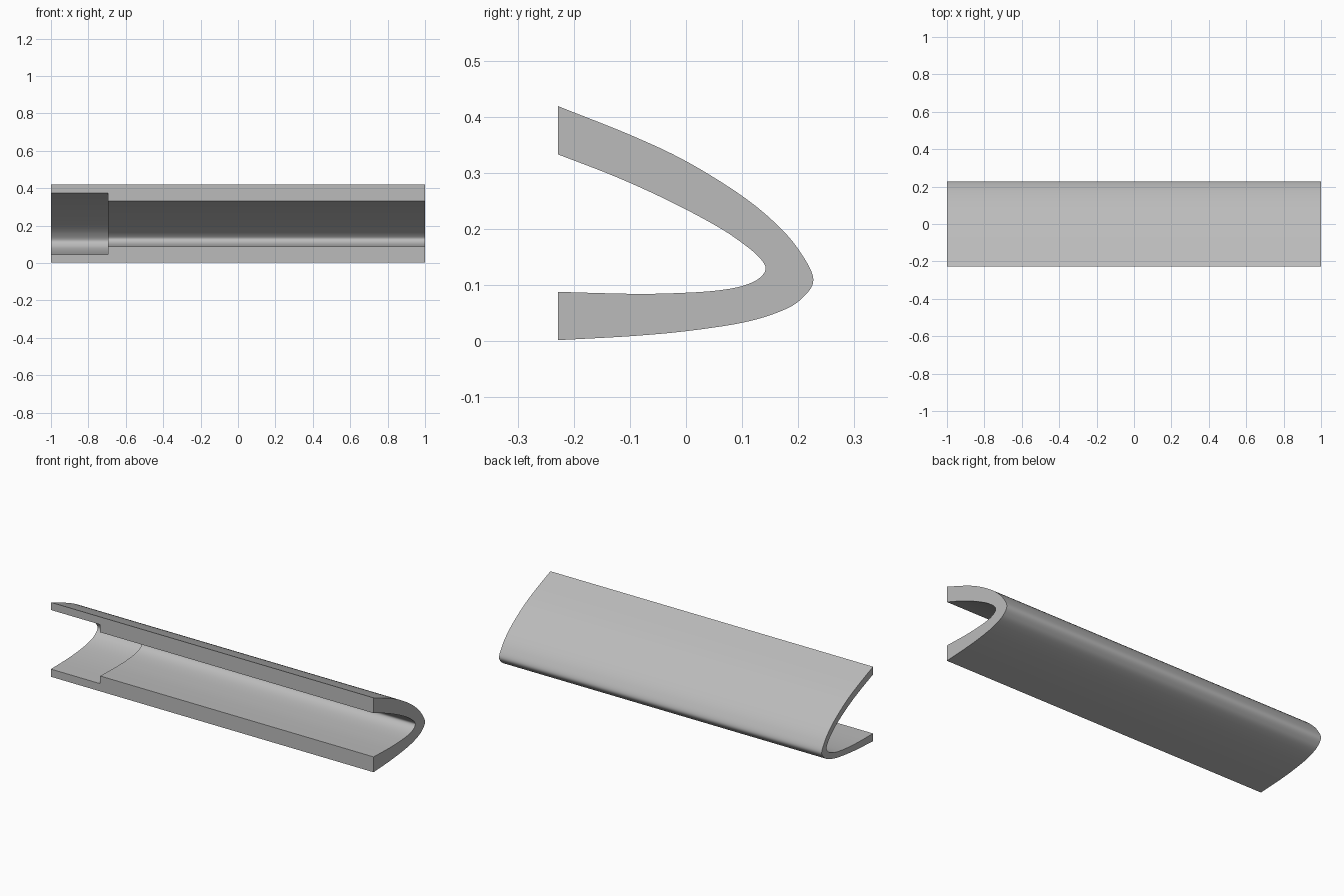
import bpy
import bmesh
from mathutils import Vector

cube = bpy.data.objects.get("Cube")
if cube:
    bpy.data.objects.remove(cube, do_unlink=True)

grey = bpy.data.materials.new("light_grey")
grey.use_nodes = True
colour = (0.5, 0.5, 0.5, 1)
grey.diffuse_color = colour
grey.node_tree.nodes["Principled BSDF"].inputs["Base Color"].default_value = colour

# Matching (y, z) stations from the upper lip, round the nose, to the lower lip
OUTER = [(-.228, .419), (-.1, .368), (0, .321), (.1, .259), (.165, .205), (.205, .157),
         (.227, .109), (.204, .074), (.165, .052), (.1, .033), (0, .018), (-.1, .009), (-.228, .002)]
INNER = [(-.228, .333), (-.125, .293), (-.03, .25), (.055, .205), (.103, .173), (.13, .15),
         (.142, .13), (.13, .112), (.102, .099), (.06, .091), (0, .0865), (-.09, .0845), (-.228, .088)]
MIDDLE = [tuple((Vector(a) + Vector(b)) / 2) for a, b in zip(OUTER, INNER)]


def smooth_path(points, steps=8):
    """Catmull-Rom curve through the stations."""
    p = [Vector(q) for q in points]
    p = [2 * p[0] - p[1]] + p + [2 * p[-1] - p[-2]]
    path = []
    for a, b, c, d in zip(p, p[1:], p[2:], p[3:]):
        for i in range(steps):
            t = i / steps
            path.append(b + ((c - a) * t + (2 * a - 5 * b + 4 * c - d) * t**2
                             + (3 * b - a - 3 * c + d) * t**3) / 2)
    return path + [p[-2]]


# Bent channel with a thinner-walled socket at its right end
STEP = -0.695
bm = bmesh.new()
rings = [[bm.verts.new((x, y, z)) for y, z in smooth_path(profile)]
         for profile, x in ((OUTER, -1), (OUTER, 1), (INNER, 1),
                            (INNER, STEP), (MIDDLE, STEP), (MIDDLE, -1))]
for ring, following in zip(rings, rings[1:] + rings[:1]):
    for i in range(len(ring) - 1):
        bm.faces.new((ring[i], ring[i + 1], following[i + 1], following[i]))

# Flat stepped lips along the open front
for end in (0, -1):
    bm.faces.new([ring[end] for ring in rings])
bmesh.ops.recalc_face_normals(bm, faces=bm.faces)

mesh = bpy.data.meshes.new("socketed_channel")
bm.to_mesh(mesh)
bm.free()
mesh.materials.append(grey)
channel = bpy.data.objects.new("socketed_channel", mesh)
bpy.context.collection.objects.link(channel)
bpy.ops.object.select_all(action="DESELECT")
channel.select_set(True)
bpy.context.view_layer.objects.active = channel
bpy.ops.object.shade_smooth_by_angle(angle=0.6)
